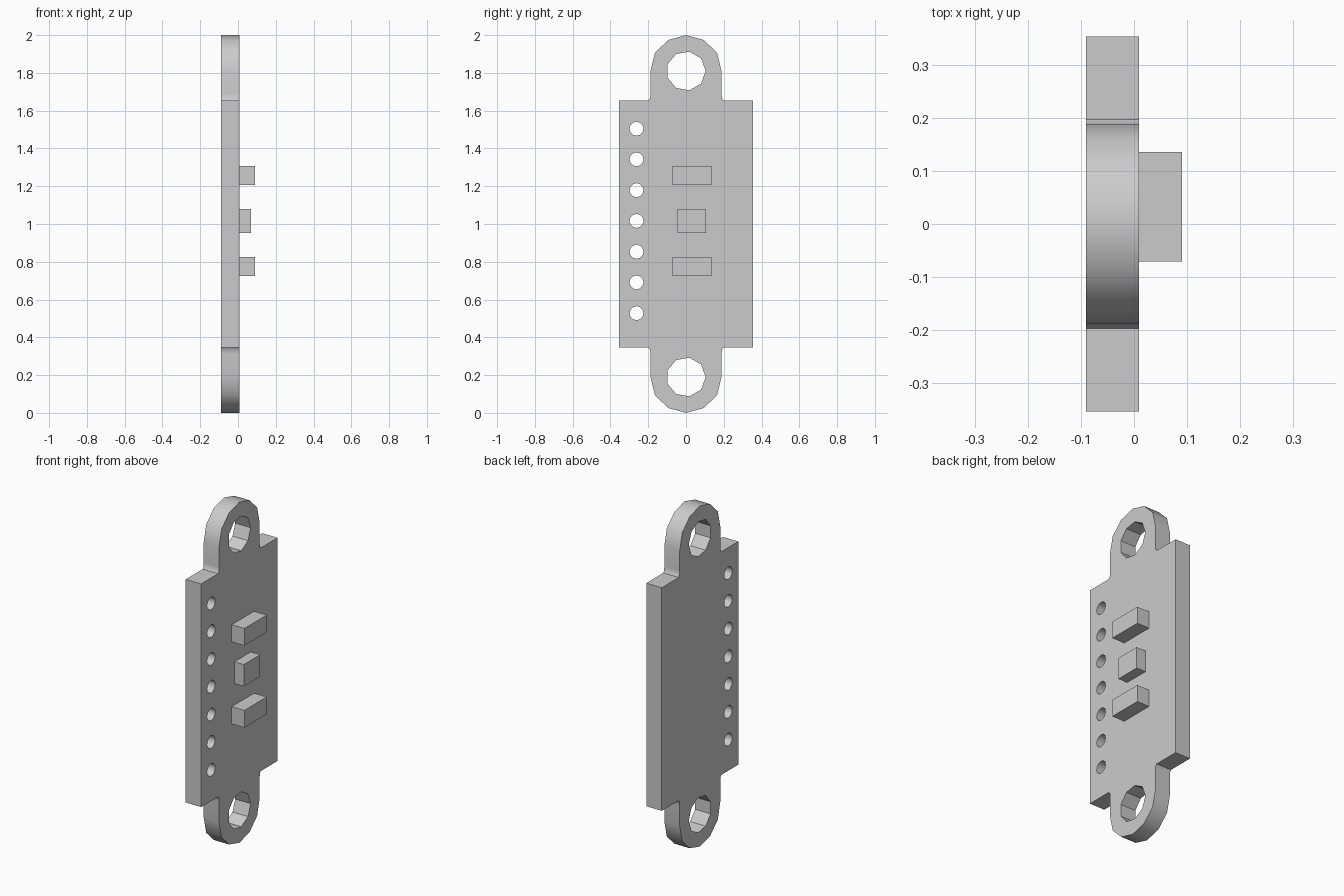
import bpy, math
from mathutils import Matrix

if "Cube" in bpy.data.objects:
    bpy.data.objects.remove(bpy.data.objects["Cube"])

grey = bpy.data.materials.new("plain grey")
grey.diffuse_color = (0.6, 0.6, 0.6, 1)
grey.use_nodes = True
grey.node_tree.nodes["Principled BSDF"].inputs["Base Color"].default_value = grey.diffuse_color
X0, X1 = -0.091, 0.009          # plate back and front

def ring(cy, cz, r, n):
    return [(cy + r * math.cos(2 * math.pi * i / n), cz + r * math.sin(2 * math.pi * i / n)) for i in range(n)]

# Plate outline: one quarter mirrored to four (y, height from mid)
quarter = [(0.355, 0.655), (0.198, 0.655), (0.19, 0.667), (0.188, 0.69), (0.188, 0.81),
           (0.165, 0.905), (0.095, 0.974)]
right = [(y, -h) for y, h in reversed(quarter)] + quarter
left = [(-y, h) for y, h in reversed(quarter)] + [(-y, -h) for y, h in quarter]
outline = [(0, -1)] + right + [(0, 1)] + left
loops = [[(y, 1 + h) for y, h in outline]]

# Mounting holes and the row of pin holes
loops += [ring(0, z, 0.104, 9) for z in (0.19, 1.81)]
loops += [ring(-0.262, 0.528 + 0.1628 * i, 0.037, 12) for i in range(7)]

curve = bpy.data.curves.new("plate_profile", 'CURVE')
curve.dimensions = '2D'
curve.fill_mode = 'BOTH'
curve.extrude = (X1 - X0) / 2
for pts in loops:
    s = curve.splines.new('POLY')
    s.points.add(len(pts) - 1)
    for p, (y, z) in zip(s.points, pts):
        p.co = (y, z, 0, 1)
    s.use_cyclic_u = True
plate = bpy.data.objects.new("board_plate", curve)
bpy.context.collection.objects.link(plate)
bpy.ops.object.select_all(action='DESELECT')
plate.select_set(True)
bpy.context.view_layer.objects.active = plate
bpy.ops.object.convert(target='MESH')
plate = bpy.context.object
# Stand the flat profile up: local x -> y, y -> z, z -> x
plate.data.transform(Matrix(((0, 0, 1, (X0 + X1) / 2), (1, 0, 0, 0), (0, 1, 0, 0), (0, 0, 0, 1))))
plate.data.materials.clear()
plate.data.materials.append(grey)
bpy.ops.object.mode_set(mode='EDIT')
bpy.ops.mesh.select_all(action='SELECT')
bpy.ops.mesh.remove_doubles(threshold=0.0001)
bpy.ops.mesh.normals_make_consistent(inside=False)
bpy.ops.object.mode_set(mode='OBJECT')
bpy.ops.object.shade_smooth_by_angle(angle=math.radians(36))

# Raised components on the face of the plate
def block(name, x, y0, y1, z0, z1):
    bpy.ops.mesh.primitive_cube_add(size=1)
    o = bpy.context.object
    o.name = name
    o.data.transform(Matrix.Translation(((X1 + x) / 2, (y0 + y1) / 2, (z0 + z1) / 2))
                     @ Matrix.Diagonal((x - X1, y1 - y0, z1 - z0, 1)))
    o.data.materials.append(grey)

block("upper_component", 0.091, -0.071, 0.136, 1.206, 1.307)
block("middle_component", 0.07, -0.046, 0.106, 0.952, 1.08)
block("lower_component", 0.091, -0.071, 0.136, 0.725, 0.826)
